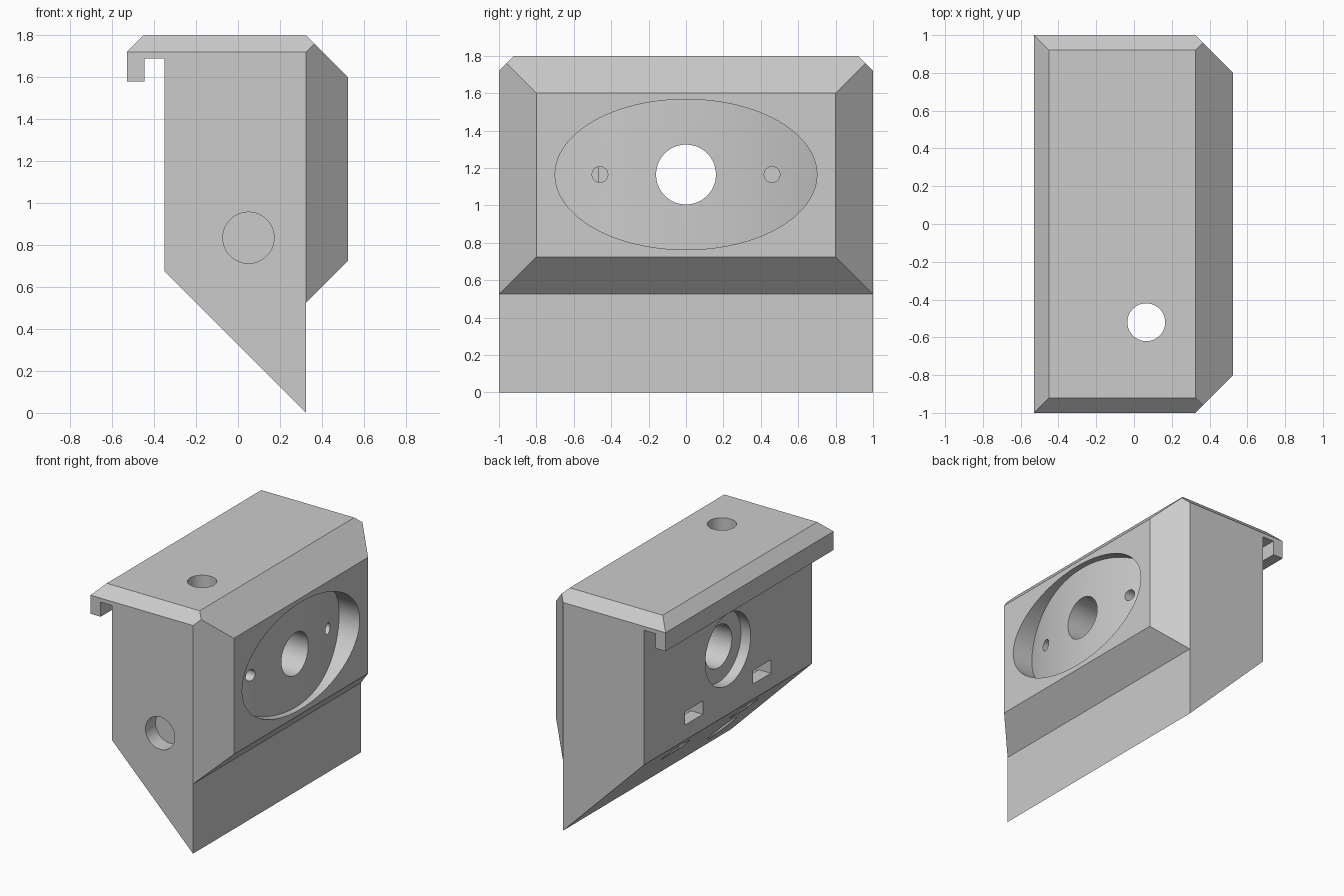
import bpy, bmesh
from math import pi
from mathutils import Vector

cube = bpy.data.objects.get("Cube")
if cube:
    bpy.data.objects.remove(cube, do_unlink=True)

grey = bpy.data.materials.new("plain grey")
grey.use_nodes = True
grey.diffuse_color = (0.6, 0.6, 0.6, 1)
grey.node_tree.nodes["Principled BSDF"].inputs["Base Color"].default_value = (0.6, 0.6, 0.6, 1)

ALONG = {"x": (0, pi / 2, 0), "y": (pi / 2, 0, 0), "z": (0, 0, 0)}


def finish_cutter(name):
    ob = bpy.context.object
    ob.name = name
    ob.hide_render = True
    bpy.ops.object.transform_apply(location=False, rotation=True, scale=True)
    return ob


def rod(name, axis, centre, radius, length, squash=(1, 1)):
    bpy.ops.mesh.primitive_cylinder_add(vertices=96, radius=radius, depth=length,
                                        location=centre, rotation=ALONG[axis])
    bpy.context.object.scale = (squash[0], squash[1], 1)
    return finish_cutter(name)


def block(name, low, high):
    low, high = Vector(low), Vector(high)
    bpy.ops.mesh.primitive_cube_add(size=1, location=(low + high) / 2)
    bpy.context.object.scale = high - low
    return finish_cutter(name)


def cut(target, cutter):
    mod = target.modifiers.new("cut", "BOOLEAN")
    mod.operation = "DIFFERENCE"
    mod.solver = "EXACT"
    mod.object = cutter
    bpy.ops.object.select_all(action="DESELECT")
    target.select_set(True)
    bpy.context.view_layer.objects.active = target
    bpy.ops.object.modifier_apply(modifier=mod.name)
    bpy.data.objects.remove(cutter, do_unlink=True)


# Housing: side profile with hooked lip, extruded across the width
profile = [(-0.35, 0.675), (-0.35, 1.69), (-0.445, 1.69), (-0.445, 1.58),
           (-0.53, 1.58), (-0.53, 1.72), (-0.45, 1.8), (0.325, 1.8),
           (0.525, 1.6), (0.525, 0.725), (0.325, 0.525), (0.325, 0)]
bm = bmesh.new()
face = bm.faces.new([bm.verts.new((x, -1, z)) for x, z in profile])
ext = bmesh.ops.extrude_face_region(bm, geom=[face])
bmesh.ops.translate(bm, vec=(0, 2, 0),
                    verts=[v for v in ext["geom"] if isinstance(v, bmesh.types.BMVert)])

# Bevelled ends of the raised panel and of the top plate
for side in (-1, 1):
    for point, normal in (((0.325, side, 0), (1, side, 0)),
                          ((0, side, 1.72), (0, side, 1))):
        res = bmesh.ops.bisect_plane(bm, geom=bm.verts[:] + bm.edges[:] + bm.faces[:],
                                     dist=1e-5, plane_co=point, plane_no=normal,
                                     clear_outer=True)
        rim = [e for e in res["geom_cut"]
               if isinstance(e, bmesh.types.BMEdge) and e.is_boundary]
        bmesh.ops.holes_fill(bm, edges=rim, sides=0)
bmesh.ops.recalc_face_normals(bm, faces=bm.faces[:])
mesh = bpy.data.meshes.new("housing")
bm.to_mesh(mesh)
bm.free()
housing = bpy.data.objects.new("housing", mesh)
bpy.context.collection.objects.link(housing)
mesh.materials.append(grey)

# Oval recess with a gently domed floor
MID = 1.165
oval = rod("oval_cutter", "x", (0.45, 0, MID), 1, 0.6, (1, 1))
oval.scale = (1, 0.7, 0.402)
bpy.context.view_layer.objects.active = oval
bpy.ops.object.transform_apply(location=False, rotation=False, scale=True)
bpy.ops.mesh.primitive_cylinder_add(vertices=256, radius=2, depth=2, location=(-1.52, 0, MID))
cut(oval, finish_cutter("dome_cutter"))
cut(housing, oval)

# Central bore, rear counterbore, top passage and end pocket
cut(housing, rod("bore", "x", (0, 0, MID), 0.16, 2))
cut(housing, rod("counterbore", "x", (-0.37, 0, MID), 0.27, 0.2))
cut(housing, rod("top_passage", "z", (0.065, -0.52, 1), 0.1, 2.4))
cut(housing, rod("end_pocket", "y", (0.05, -1, 0.835), 0.122, 0.24))

# Screw holes and the angled strap slots, one pair per side
for side in (-1, 1):
    cut(housing, rod("screw_hole", "x", (0.4, side * 0.46, MID), 0.042, 0.5))
    y0, y1 = sorted((side * 0.3, side * 0.51))
    cut(housing, block("slot_in", (-0.5, y0, 0.79), (-0.15, y1, 0.89)))
    cut(housing, block("slot_down", (-0.25, y0, 0.3), (-0.15, y1, 0.85)))

for poly in housing.data.polygons:
    poly.material_index = 0
bpy.ops.object.select_all(action="DESELECT")
housing.select_set(True)
bpy.context.view_layer.objects.active = housing
bpy.ops.object.shade_smooth_by_angle(angle=pi / 6)
